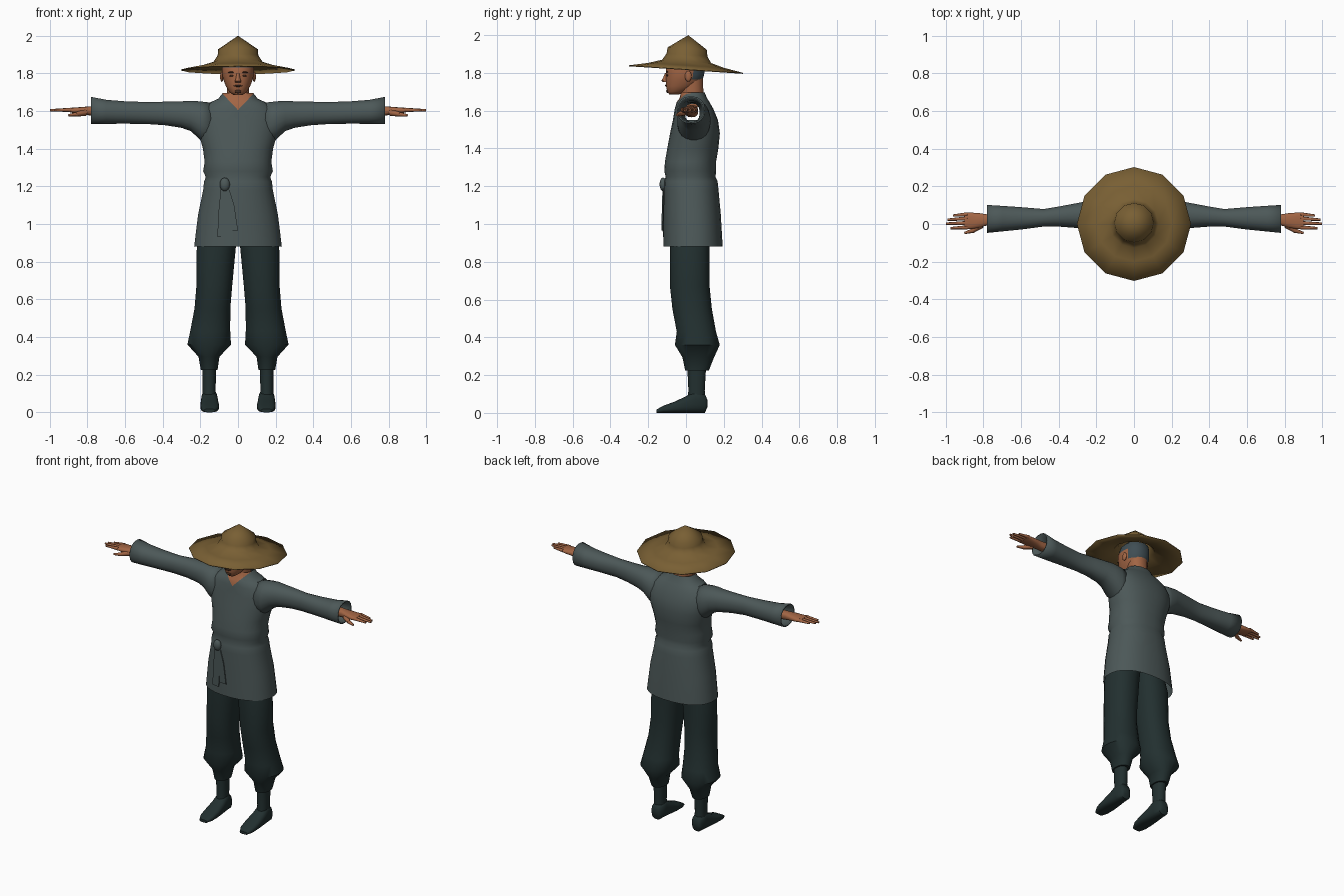
import bpy, bmesh, math
from mathutils import Vector, Matrix

cube = bpy.data.objects.get("Cube")
if cube:
    bpy.data.objects.remove(cube, do_unlink=True)


def material(name, r, g, b):
    m = bpy.data.materials.new(name)
    m.use_nodes = True
    m.diffuse_color = (r, g, b, 1)
    m.node_tree.nodes["Principled BSDF"].inputs["Base Color"].default_value = (r, g, b, 1)
    return m


TUNIC = material("slate tunic", .073, .098, .098)
TROUSERS = material("dark trousers", .016, .029, .029)
STRAW = material("straw", .19, .115, .034)
SKIN = material("skin", .36, .13, .058)
HAIR = material("cropped hair", .05, .075, .088)
BROWN = material("dark brown", .07, .03, .017)
parts = []


def finish(bm, name, *mats):
    bmesh.ops.recalc_face_normals(bm, faces=bm.faces)
    me = bpy.data.meshes.new(name)
    bm.to_mesh(me)
    bm.free()
    ob = bpy.data.objects.new(name, me)
    bpy.context.collection.objects.link(ob)
    for m in mats:
        me.materials.append(m)
    parts.append(ob)
    return ob


def loft(axis, rings, n=20, power=2.2, caps=True, side=1):
    """Rings of (position, u min, u max, v min, v max) along an axis."""
    bm = bmesh.new()
    loops = []
    for t, u0, u1, v0, v1 in rings:
        loop = []
        for i in range(n):
            a = math.tau * (i + .5) / n
            c, s = math.cos(a), math.sin(a)
            u = (u0 + u1) / 2 + (u1 - u0) / 2 * math.copysign(abs(c) ** (2 / power), c)
            v = (v0 + v1) / 2 + (v1 - v0) / 2 * math.copysign(abs(s) ** (2 / power), s)
            p = {"x": (t, u, v), "y": (u, t, v), "z": (u, v, t)}[axis]
            loop.append(bm.verts.new((p[0] * side, p[1], p[2])))
        loops.append(loop)
    for a, b in zip(loops, loops[1:]):
        for i in range(n):
            j = (i + 1) % n
            bm.faces.new((a[i], a[j], b[j], b[i]))
    if caps:
        bm.faces.new(loops[0])
        bm.faces.new(loops[-1])
    return bm


def centred(rings):
    return [(z, -w, w, front, back) for z, w, front, back in rings]


def ellipsoid(name, centre, size, mat):
    bm = bmesh.new()
    bmesh.ops.create_uvsphere(bm, u_segments=12, v_segments=8, radius=1,
                              matrix=Matrix.Translation(centre) @ Matrix.Diagonal((*size, 1)))
    return finish(bm, name, mat)


def taper(bm, a, b, r1, r2):
    a, b = Vector(a), Vector(b)
    turn = (b - a).to_track_quat("Z", "Y").to_matrix().to_4x4()
    bmesh.ops.create_cone(bm, cap_ends=True, segments=8, radius1=r1, radius2=r2,
                          depth=(b - a).length, matrix=Matrix.Translation((a + b) / 2) @ turn)


# Tunic body with a pinched waist, arm openings and a V neck
bm = loft("z", centred([
    (.88, .234, -.12, .195), (1.05, .213, -.119, .185), (1.18, .186, -.118, .173),
    (1.225, .181, -.117, .168), (1.25, .172, -.108, .157), (1.28, .186, -.116, .16),
    (1.33, .178, -.112, .16), (1.4, .187, -.1, .172), (1.48, .21, -.085, .18),
    (1.55, .215, -.07, .17), (1.61, .195, -.06, .145), (1.645, .15, -.05, .125),
    (1.665, .105, -.035, .112), (1.695, .082, -.027, .1)]), n=28, power=2.3, caps=False)
arm_faces = [f for f in bm.faces if abs(f.calc_center_median().x) > .14
             and math.hypot(f.calc_center_median().y - .04, f.calc_center_median().z - 1.58) < .06]
bmesh.ops.delete(bm, geom=arm_faces, context="FACES")
for s in (1, -1):
    chest = [f for f in bm.faces if f.calc_center_median().z > 1.54 and f.calc_center_median().y < .03]
    geom = set(chest) | {e for f in chest for e in f.edges} | {v for f in chest for v in f.verts}
    bmesh.ops.bisect_plane(bm, geom=list(geom), plane_co=(0, 0, 1.605), plane_no=(s, 0, -.95))
for f in bm.faces:
    c = f.calc_center_median()
    if c.y < .03 and c.z > 1.605 and abs(c.x) < (c.z - 1.605) * .95:
        f.material_index = 1
finish(bm, "tunic_body", TUNIC, SKIN)

# Sash knot and its two hanging tails
ellipsoid("sash_knot", (-.07, -.121, 1.21), (.027, .019, .036), TUNIC)
tails = {"long": [(-.09, 1.2), (-.065, 1.2), (-.05, 1.06), (-.06, .93), (-.11, .93), (-.102, 1.08)],
         "short": [(-.07, 1.2), (-.045, 1.18), (-.02, 1.1), (0, .965), (-.05, .965), (-.055, 1.06)]}
for label, outline in tails.items():
    bm = bmesh.new()
    face = bm.faces.new([bm.verts.new((x, -.124 - .12 * x, z)) for x, z in outline])
    out = bmesh.ops.extrude_face_region(bm, geom=[face])
    for v in out["geom"]:
        if isinstance(v, bmesh.types.BMVert):
            v.co.y -= .006
    finish(bm, label + "_sash_tail", TUNIC)

# Limbs, built once per side
for label, s in (("left", 1), ("right", -1)):
    sleeve = finish(loft("x", [
        (.14, -.045, .125, 1.42, 1.645), (.2, -.047, .13, 1.445, 1.652),
        (.25, -.033, .122, 1.492, 1.655), (.3, -.022, .112, 1.51, 1.652),
        (.39, -.015, .095, 1.524, 1.65), (.48, -.014, .08, 1.53, 1.648),
        (.6, -.03, .09, 1.532, 1.652), (.7, -.04, .097, 1.531, 1.66),
        (.78, -.048, .102, 1.53, 1.676)], caps=False, side=s), label + "_sleeve", TUNIC)
    shell = sleeve.modifiers.new("cloth", "SOLIDIFY")
    shell.thickness, shell.offset = .008, -1

    hand = loft("x", [
        (.66, -.005, .065, 1.565, 1.63), (.78, -.008, .052, 1.575, 1.625),
        (.82, -.02, .058, 1.582, 1.622), (.87, -.028, .062, 1.588, 1.618),
        (.9, -.026, .06, 1.595, 1.616)], n=14, power=2.6, side=s)
    for base, tip, reach in ((-.018, -.022, .975), (.005, .002, .998), (.029, .023, .99), (.051, .045, .96)):
        taper(hand, (.885 * s, base, 1.606), (reach * s, tip, 1.604), .0115, .006)
    taper(hand, (.81 * s, -.005, 1.592), (.86 * s, -.038, 1.582), .018, .012)
    taper(hand, (.855 * s, -.035, 1.583), (.9 * s, -.048, 1.577), .012, .006)
    finish(hand, label + "_hand", SKIN)

    finish(loft("z", [
        (.225, .108, .198, -.005, .122), (.295, .098, .21, -.02, .15),
        (.36, .036, .27, -.06, .18), (.43, .04, .255, -.05, .16),
        (.55, .04, .232, -.073, .138), (.67, .03, .222, -.086, .126),
        (.88, .01, .22, -.085, .125), (1.05, -.005, .16, -.08, .125)], side=s),
        label + "_trouser_leg", TROUSERS)
    finish(loft("z", [(.05, .115, .188, .005, .105), (.12, .118, .188, .012, .1),
                      (.26, .116, .19, .005, .108)], n=16, side=s), label + "_sock", TROUSERS)
    finish(loft("y", [
        (.113, .13, .178, .03, .07), (.1, .115, .188, 0, .1), (.05, .108, .195, 0, .12),
        (0, .104, .198, 0, .088), (-.06, .1, .2, 0, .06), (-.12, .105, .196, 0, .038),
        (-.156, .122, .18, 0, .018)], n=20, power=2.8, side=s), label + "_shoe", TROUSERS)

# Neck, and a head with cropped hair at the back
finish(loft("z", centred([(1.62, .06, -.025, .09), (1.7, .06, -.03, .093), (1.79, .062, -.03, .09)]), n=16),
       "neck", SKIN)
bm = loft("z", centred([
    (1.685, .025, -.088, -.04), (1.7, .046, -.099, 0), (1.73, .064, -.106, .06),
    (1.765, .078, -.107, .088), (1.79, .084, -.106, .097), (1.83, .086, -.107, .1),
    (1.87, .08, -.085, .095), (1.9, .05, -.05, .065)]), n=24)
for f in bm.faces:
    c = f.calc_center_median()
    if c.z > 1.84 or (c.z > 1.765 and c.y > .035):
        f.material_index = 1
finish(bm, "head", SKIN, HAIR)

# Facial features
finish(loft("z", centred([(1.752, .017, -.122, -.09), (1.76, .018, -.13, -.09),
                          (1.775, .011, -.121, -.09), (1.8, .008, -.111, -.09)]), n=10), "nose", SKIN)
ellipsoid("mouth", (0, -.106, 1.733), (.024, .005, .005), BROWN)
ellipsoid("chin_beard", (0, -.096, 1.704), (.018, .009, .01), BROWN)
for label, s in (("left", 1), ("right", -1)):
    ellipsoid(label + "_ear", (.086 * s, .012, 1.782), (.009, .018, .028), SKIN)
    ellipsoid(label + "_eye", (.033 * s, -.099, 1.787), (.013, .005, .005), BROWN)
    ellipsoid(label + "_eyebrow", (.034 * s, -.1, 1.805), (.019, .005, .004), BROWN)

# Twelve-sided straw hat, tipped back slightly
bm = bmesh.new()
profile = [(0, 2), (.105, 1.928), (.108, 1.895), (.13, 1.861), (.2, 1.84), (.303, 1.82)]
verts = [bm.verts.new((r, 0, z)) for r, z in profile]
edges = [bm.edges.new(pair) for pair in zip(verts, verts[1:])]
bmesh.ops.spin(bm, geom=verts + edges, cent=(0, 0, 0), axis=(0, 0, 1),
               angle=math.tau, steps=12, use_duplicate=False)
bmesh.ops.remove_doubles(bm, verts=bm.verts, dist=.0005)
bmesh.ops.rotate(bm, verts=bm.verts, cent=(0, 0, 1.82), matrix=Matrix.Rotation(-.066, 3, "X"))
hat = finish(bm, "straw_hat", STRAW)
rim = hat.modifiers.new("straw thickness", "SOLIDIFY")
rim.thickness, rim.offset = .005, -1

# Smooth shading with crisp creases
bpy.ops.object.select_all(action="DESELECT")
for ob in parts:
    ob.select_set(True)
bpy.context.view_layer.objects.active = parts[0]
bpy.ops.object.shade_smooth_by_angle(angle=math.radians(50))
